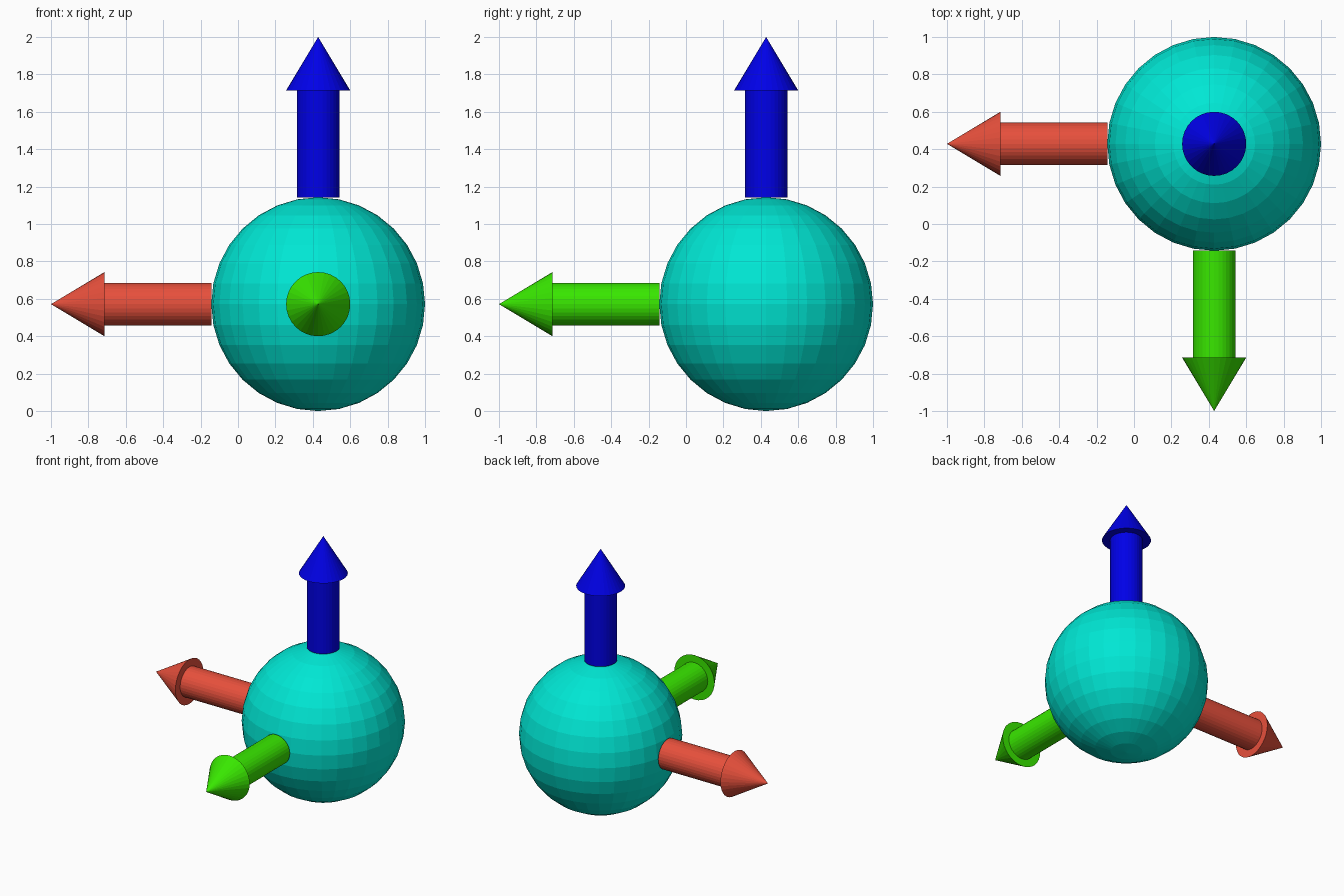
import bpy
from mathutils import Vector

if "Cube" in bpy.data.objects:
    bpy.data.objects.remove(bpy.data.objects["Cube"])

R = 4 / 7                                   # ball radius; arrows are sized from it
C = Vector((1 - R, 1 - R, R))               # ball centre


def paint(ob, name, color):
    mat = bpy.data.materials.new(name)
    mat.diffuse_color = (*color, 1)
    mat.use_nodes = True
    mat.node_tree.nodes["Principled BSDF"].inputs["Base Color"].default_value = mat.diffuse_color
    ob.data.materials.append(mat)


def arrow(name, direction, color):
    """Shaft standing on the ball surface, with a cone head."""
    d = Vector(direction)
    rot = d.to_track_quat('Z', 'Y').to_euler()
    bpy.ops.mesh.primitive_cylinder_add(vertices=32, radius=0.2 * R, depth=R,
                                        location=C + d * 1.5 * R, rotation=rot)
    shaft = bpy.context.object
    shaft.name = name + "_arrow_shaft"
    paint(shaft, name + "_shaft", color)
    bpy.ops.mesh.primitive_cone_add(vertices=32, radius1=0.3 * R, radius2=0, depth=0.5 * R,
                                    location=C + d * 2.25 * R, rotation=rot)
    head = bpy.context.object
    head.name = name + "_arrow_head"
    paint(head, name + "_head", color)


# Faceted ball
bpy.ops.mesh.primitive_uv_sphere_add(segments=32, ring_count=16, radius=R, location=C)
ball = bpy.context.object
ball.name = "ball"
paint(ball, "turquoise", (0.0, 0.8, 0.66))

# Three axis arrows
arrow("red", (-1, 0, 0), (0.8, 0.08, 0.045))
arrow("green", (0, -1, 0), (0.04, 0.8, 0.0))
arrow("blue", (0, 0, 1), (0.0, 0.0, 0.8))
